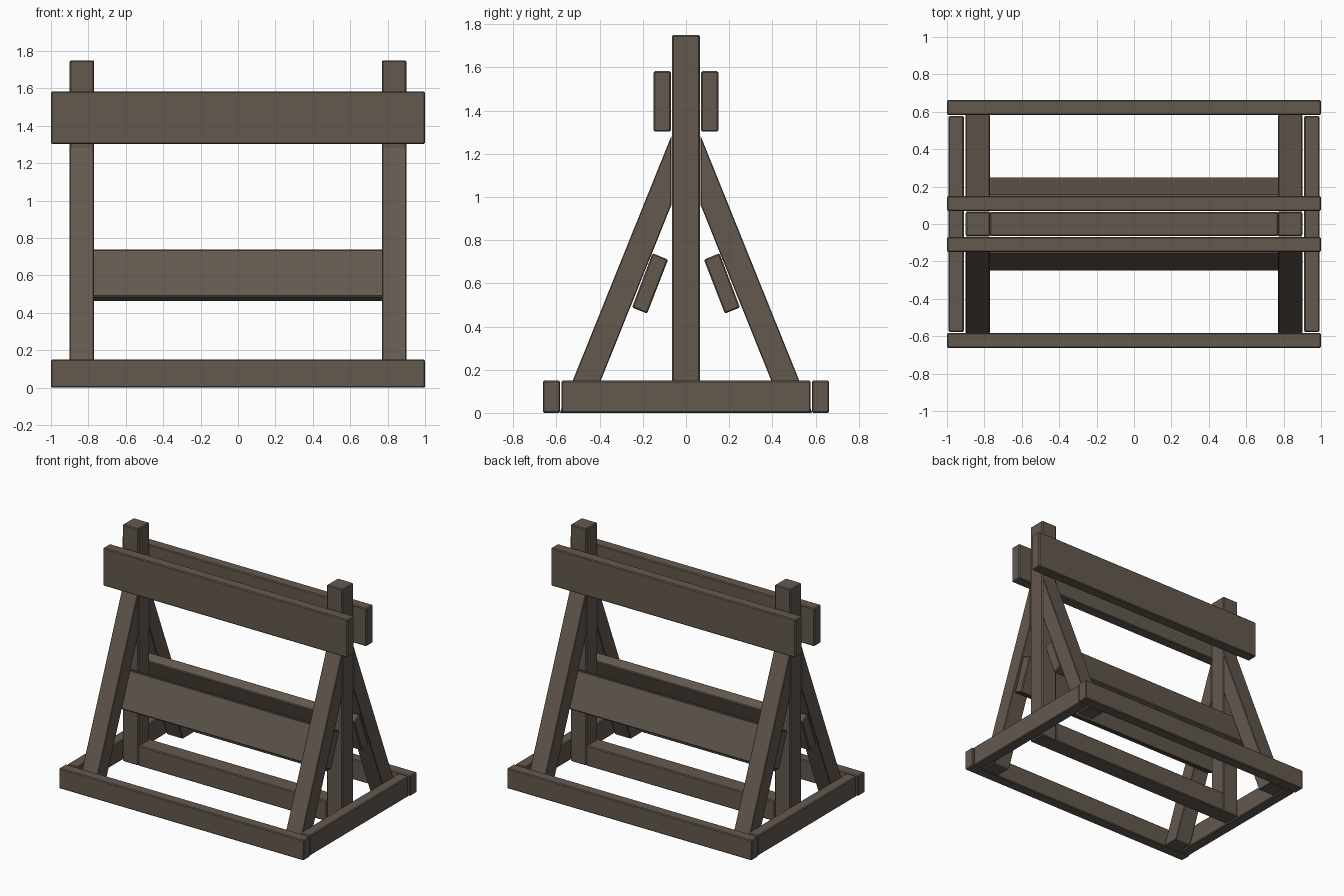
import bpy, bmesh

if "Cube" in bpy.data.objects:
    bpy.data.objects.remove(bpy.data.objects["Cube"])

wood = bpy.data.materials.new("dark_wood")
wood.diffuse_color = (0.125, 0.1, 0.078, 1)
wood.use_nodes = True
wood.node_tree.nodes["Principled BSDF"].inputs["Base Color"].default_value = wood.diffuse_color


def beam(name, profile, x0, x1, bevel=0.006):
    """Extrude a (y, z) profile along x, with softened edges."""
    bm = bmesh.new()
    face = bm.faces.new([bm.verts.new((x0, y, z)) for y, z in profile])
    ext = bmesh.ops.extrude_face_region(bm, geom=[face])
    verts = [v for v in ext["geom"] if isinstance(v, bmesh.types.BMVert)]
    bmesh.ops.translate(bm, verts=verts, vec=(x1 - x0, 0, 0))
    bmesh.ops.recalc_face_normals(bm, faces=bm.faces)
    mesh = bpy.data.meshes.new(name)
    bm.to_mesh(mesh)
    bm.free()
    mesh.materials.append(wood)
    obj = bpy.data.objects.new(name, mesh)
    bpy.context.collection.objects.link(obj)
    if bevel:
        mod = obj.modifiers.new("edge_bevel", 'BEVEL')
        mod.width = bevel
        mod.segments = 1
    return obj


def rect(y0, y1, z0, z1):
    return [(y0, z0), (y1, z0), (y1, z1), (y0, z1)]


def flip(profile, s):
    return [(s * y, z) for y, z in profile]


# Centre sill between the posts
beam("centre_sill", rect(-0.065, 0.065, 0, 0.15), -0.77, 0.77)

# Lengthwise parts, front and back
for s, side in ((-1, "front"), (1, "back")):
    beam(side + "_base_rail", flip(rect(0.583, 0.663, 0, 0.15), s), -1, 1)
    beam(side + "_top_plank", flip(rect(0.07, 0.15, 1.303, 1.583), s), -1, 1)
    # Tilted plank resting on the inner faces of the braces
    tilted = [(0.250, 0.488), (0.180, 0.460), (0.083, 0.710), (0.155, 0.740)]
    beam(side + "_cross_plank", flip(tilted, s), -0.89, 0.89)

# End frames: post, base rail and two raking braces
brace = [(0.455, 0), (0.585, 0), (0.067, 1.285), (0.067, 0.965)]
for m, end in ((-1, "left"), (1, "right")):
    xs = sorted((m * 0.77, m * 0.90))
    beam(end + "_post", rect(-0.065, 0.065, 0, 1.75), *xs)
    beam(end + "_base_rail", rect(-0.577, 0.577, 0, 0.15),
         *sorted((m * 0.91, m * 0.992)))
    for s, side in ((-1, "front"), (1, "back")):
        beam(f"{end}_{side}_brace", flip(brace, s), *xs, bevel=0.004)
